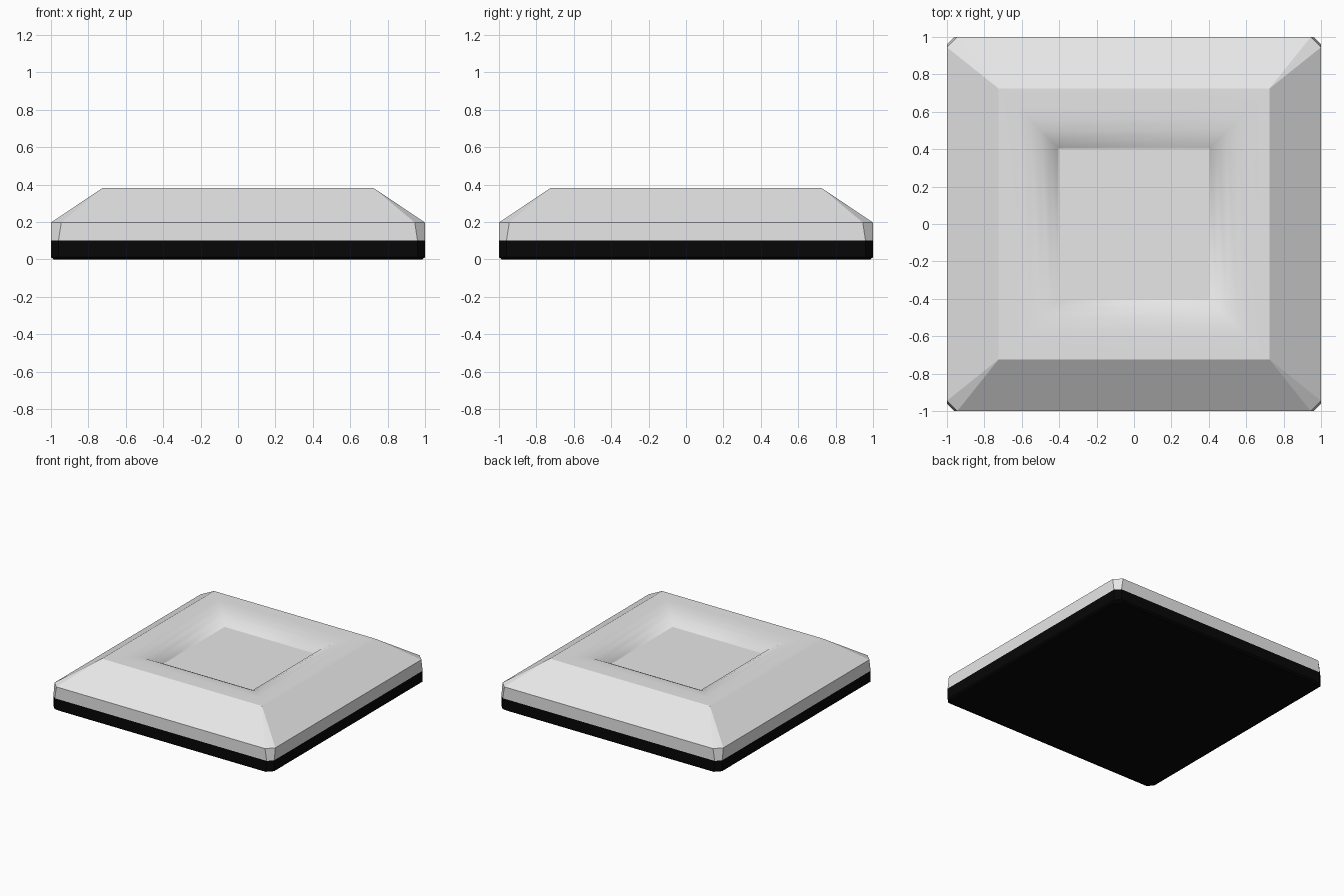
import bpy, bmesh

if "Cube" in bpy.data.objects:
    bpy.data.objects.remove(bpy.data.objects["Cube"])

def material(name, rgb):
    m = bpy.data.materials.new(name)
    m.diffuse_color = (*rgb, 1)
    m.use_nodes = True
    m.node_tree.nodes["Principled BSDF"].inputs["Base Color"].default_value = m.diffuse_color
    return m

def octagon(bm, h, cut, z):
    """Square ring of half-width h with clipped corners, two points per corner."""
    a = h - cut
    pts = [(a, -h), (h, -a), (h, a), (a, h), (-a, h), (-h, a), (-h, -a), (-a, -h)]
    return [bm.verts.new((x, y, z)) for x, y in pts]

def square(bm, h, z):
    return [bm.verts.new((x, y, z)) for x, y in ((h, -h), (h, h), (-h, h), (-h, -h))]

def bridge(bm, lo, hi, smooth=False):
    n = len(lo)
    for i in range(n):
        j = (i + 1) % n
        bm.faces.new((lo[i], lo[j], hi[j], hi[i])).smooth = smooth

def finish(bm, name, mat):
    me = bpy.data.meshes.new(name)
    bm.to_mesh(me)
    bm.free()
    me.materials.append(mat)
    ob = bpy.data.objects.new(name, me)
    bpy.context.collection.objects.link(ob)

grey = material("light grey", (0.8, 0.8, 0.8))
black = material("black", (0.002, 0.002, 0.002))

# black base slab with a slightly chamfered underside
bm = bmesh.new()
rings = [octagon(bm, *r) for r in ((0.985, 0.045, 0.0), (1.0, 0.04, 0.012), (1.0, 0.04, 0.1))]
bm.faces.new(rings[0][::-1])
for lo, hi in zip(rings, rings[1:]):
    bridge(bm, lo, hi)
finish(bm, "base_slab", black)

# grey upper body: short wall, sloped sides, flat rim, curved recess
bm = bmesh.new()
low = octagon(bm, 1.0, 0.04, 0.1)
wall = octagon(bm, 1.0, 0.055, 0.197)
bridge(bm, low, wall)
rim = square(bm, 0.725, 0.382)
for i in range(4):
    a, b = wall[2 * i], wall[2 * i + 1]
    c, j = wall[(2 * i + 2) % 8], (i + 1) % 4
    bm.faces.new((a, b, rim[i]))                 # corner triangle
    bm.faces.new((b, c, rim[j], rim[i]))         # sloped side
ring = rim
for h, z in ((0.62, 0.382), (0.56, 0.376), (0.50, 0.360), (0.45, 0.334), (0.405, 0.296)):
    nxt = square(bm, h, z)
    bridge(bm, ring, nxt, True)
    ring = nxt
bm.faces.new(ring)                               # recess floor
finish(bm, "upper_body", grey)
